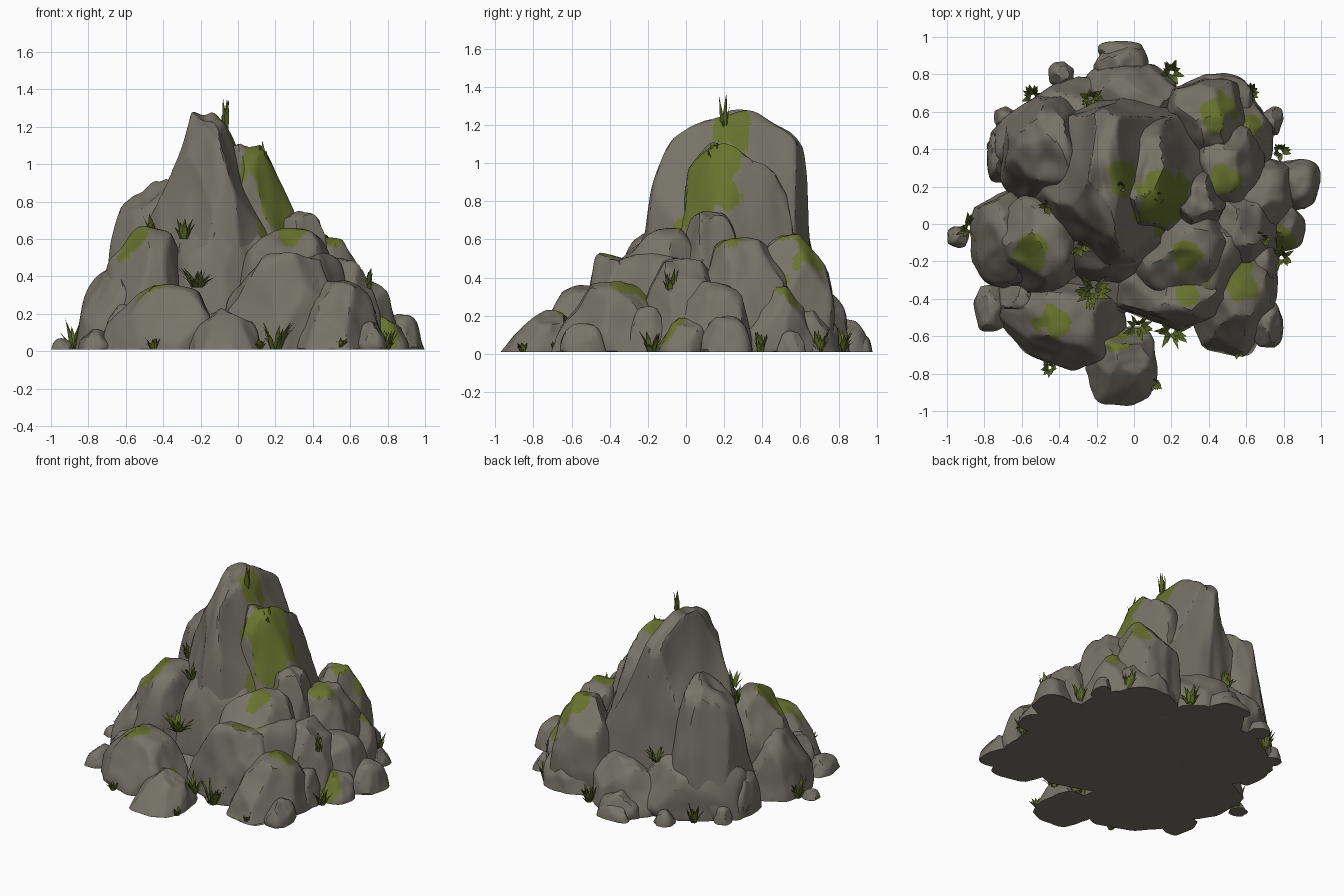
import bpy, bmesh, math, random
from mathutils import Vector, noise

FLOOR = 0.01


def material(name, rgb):
    m = bpy.data.materials.new(name)
    m.diffuse_color = (*rgb, 1)
    return m


STONE = material("grey stone", (0.182, 0.172, 0.138))
MOSS = material("olive moss", (0.138, 0.17, 0.028))
GRASS = material("green grass", (0.11, 0.145, 0.022))


def finish(name, bm, mats, angle=None):
    me = bpy.data.meshes.new(name)
    bm.to_mesh(me)
    bm.free()
    for m in mats:
        me.materials.append(m)
    ob = bpy.data.objects.new(name, me)
    bpy.context.collection.objects.link(ob)
    if angle:
        me.shade_smooth()
        me.set_sharp_from_angle(angle=math.radians(angle))
    return ob


def rock(name, x, y, hx, hy, top, seed, detail=5, taper=(0.15, 0.15),
         lean=(0, 0), turn=0, moss=(), steep=0.4, cuts=20, mid=0.3):
    """Boxy ball chipped by random planes, tapered upward, flat underneath."""
    rng = random.Random(seed)
    planes = []
    for _ in range(cuts):
        n = Vector((rng.gauss(0, 1), rng.gauss(0, 1), rng.gauss(0, 0.9))).normalized()
        planes.append((n, rng.uniform(0.87, 1.02)))
    bm = bmesh.new()
    bmesh.ops.create_icosphere(bm, subdivisions=detail, radius=1)
    off = Vector((seed * 3.1, seed * 1.7, 0))
    for v in bm.verts:
        d = v.co.normalized()
        r = sum(abs(c) ** 3 for c in d) ** (-1 / 3)
        for n, dist in planes:
            k = d.dot(n)
            if k > 0.3:
                r = min(r, dist / k)
        v.co = d * r * (1 + 0.05 * noise.noise(d * 2.5 + off))
    # fit the chipped shape to its box, then taper, lean and flatten
    lo = [min(v.co[i] for v in bm.verts) for i in range(3)]
    hi = [max(v.co[i] for v in bm.verts) for i in range(3)]
    ca, sa = math.cos(turn), math.sin(turn)
    for v in bm.verts:
        p = [2 * (v.co[i] - lo[i]) / (hi[i] - lo[i]) - 1 for i in range(3)]
        z = max(top * (mid + (1 - mid) * p[2]), FLOOR)
        t = z / top
        px = p[0] * hx * (1 - taper[0] * t) + lean[0] * t
        py = p[1] * hy * (1 - taper[1] * t) + lean[1] * t
        v.co = (x + px * ca - py * sa, y + px * sa + py * ca, z)
    bm.normal_update()
    # moss grows on upward faces near each spot
    for f in bm.faces:
        c = f.calc_center_median()
        for mx, my, mr in moss:
            reach = mr * (1 + 0.7 * noise.noise(c * 9 + off))
            if f.normal.z > steep and math.hypot(c.x - mx, c.y - my) < reach:
                f.material_index = 1
    return finish(name, bm, [STONE, MOSS], 32)


# core of the mound
SPOTS = [(0.12, 0.06, 0.11), (0.2, 0.17, 0.1), (0.1, 0.17, 0.1), (-0.06, 0.24, 0.08)]
rock("base_rock", 0.0, 0.12, 0.7, 0.62, 0.3, 1, mid=0.15)
rock("peak_rock", -0.07, 0.21, 0.57, 0.47, 1.28, 2, detail=6, taper=(0.7, 0.1),
     lean=(-0.12, 0.03), steep=0.12, cuts=26, moss=SPOTS)
rock("right_slope", 0.1, 0.27, 0.46, 0.36, 1.11, 3, taper=(0.65, 0.15),
     lean=(-0.06, 0), moss=SPOTS, steep=0.15)
rock("front_shoulder", -0.09, -0.05, 0.31, 0.29, 0.9, 4, taper=(0.35, 0.25), lean=(0, 0.05))
rock("left_shoulder", -0.47, 0.4, 0.27, 0.3, 0.92, 5, taper=(0.22, 0.15), lean=(0.03, 0))

# large boulders round the mound
rock("left_boulder", -0.5, -0.1, 0.25, 0.28, 0.67, 6, taper=(0.05, 0.12),
     moss=[(-0.54, -0.16, 0.095)])
rock("left_low_boulder", -0.64, -0.07, 0.24, 0.28, 0.44, 20, taper=(0.25, 0.15), mid=0.15)
rock("front_left_boulder", -0.39, -0.51, 0.36, 0.25, 0.36, 7, turn=-0.35,
     taper=(0.3, 0.25), mid=0.15, moss=[(-0.42, -0.53, 0.09)])
rock("front_boulder", -0.07, -0.76, 0.21, 0.22, 0.23, 8, taper=(0.35, 0.55),
     lean=(0, 0.06), mid=0.1, moss=[(-0.1, -0.61, 0.07)])
rock("front_right_boulder", 0.22, -0.33, 0.34, 0.24, 0.53, 9, turn=-0.15,
     taper=(0.25, 0.15), lean=(0.04, 0), moss=[(0.29, -0.38, 0.08)])
rock("right_ridge", 0.38, -0.2, 0.2, 0.35, 0.54, 21, turn=-0.45,
     moss=[(0.28, -0.38, 0.08), (0.34, -0.26, 0.08)])
rock("right_step", 0.26, -0.1, 0.26, 0.32, 0.66, 10, turn=-0.35,
     taper=(0.1, 0.1), moss=[(0.28, -0.16, 0.08)])
rock("right_front_boulder", 0.53, -0.36, 0.25, 0.34, 0.38, 11, turn=-0.25,
     taper=(0.25, 0.2), mid=0.15, moss=[(0.58, -0.34, 0.08), (0.58, -0.23, 0.05)])
rock("right_block", 0.34, 0.12, 0.18, 0.2, 0.75, 12)
rock("right_boulder", 0.49, 0.3, 0.22, 0.26, 0.61, 13, moss=[(0.48, 0.25, 0.09)])
rock("right_low_boulder", 0.54, 0.0, 0.24, 0.26, 0.5, 14)
rock("back_right_boulder", 0.4, 0.55, 0.25, 0.23, 0.63, 15, taper=(0.2, 0.02),
     moss=[(0.46, 0.6, 0.1)])
rock("right_outer_boulder", 0.67, 0.14, 0.2, 0.22, 0.38, 16, mid=0.15)
rock("back_boulder", -0.02, 0.65, 0.28, 0.21, 0.34, 17, taper=(0.1, 0.1), mid=0.15)
rock("back_left_boulder", -0.44, 0.49, 0.38, 0.23, 0.44, 18, turn=0.65, mid=0.2)
rock("back_low_boulder", 0.43, 0.6, 0.22, 0.21, 0.32, 22, mid=0.15)
rock("right_back_low_boulder", 0.56, 0.47, 0.19, 0.22, 0.36, 19, mid=0.15,
     moss=[(0.62, 0.52, 0.07)])

# loose stones at the foot: x, y, half sizes, height
STONES = [(-0.07, 0.84, 0.15, 0.13, 0.18), (-0.39, 0.8, 0.07, 0.07, 0.1),
          (-0.69, 0.57, 0.06, 0.06, 0.12), (0.74, 0.55, 0.06, 0.08, 0.12),
          (0.71, -0.54, 0.09, 0.13, 0.16), (-0.76, -0.45, 0.1, 0.13, 0.12),
          (-0.94, -0.07, 0.06, 0.06, 0.07), (0.87, 0.21, 0.13, 0.14, 0.2),
          (0.78, -0.01, 0.14, 0.14, 0.19), (0.68, -0.2, 0.1, 0.15, 0.25),
          (-0.72, 0.36, 0.07, 0.14, 0.3), (-0.07, 0.92, 0.13, 0.06, 0.1),
          (-0.6, -0.4, 0.13, 0.12, 0.25)]
for i, (x, y, hx, hy, top) in enumerate(STONES):
    rock(f"loose_stone_{i + 1}", x, y, hx, hy, top, 30 + i, detail=4, cuts=14,
         moss=[(0.8, -0.08, 0.08)], steep=0.3, mid=0.12, taper=(0.25, 0.25))


def tuft(name, x, y, z, height, spread, count, seed):
    """Bundle of bent, pointed blades fanning out from one spot."""
    rng = random.Random(seed)
    bm = bmesh.new()
    for _ in range(count):
        a = rng.uniform(0, math.tau)
        out = Vector((math.cos(a), math.sin(a), 0))
        side = Vector((-out.y, out.x, 0)) * rng.uniform(0.009, 0.015)
        h = height * rng.uniform(0.35, 1)
        s = spread * rng.uniform(0.4, 1)
        root = Vector((x, y, z)) + out * s * 0.3
        mid = root + out * s * 0.35 + Vector((0, 0, h * 0.6))
        tip = root + out * s * 0.8 + Vector((0, 0, h))
        v = [bm.verts.new(p) for p in
             (root - side, root + side, mid + side, mid - side, tip)]
        bm.faces.new((v[0], v[1], v[2], v[3]))
        bm.faces.new((v[3], v[2], v[4]))
    finish(name, bm, [GRASS])


# grass tufts: x, y, root z, height, spread, blades
TUFTS = [(-0.07, 0.2, 1.14, 0.22, 0.03, 8), (0.14, 0.14, 0.97, 0.16, 0.03, 8),
         (0.2, -0.57, 0.01, 0.16, 0.1, 36), (-0.88, -0.02, 0.01, 0.18, 0.08, 20),
         (-0.22, -0.36, 0.34, 0.11, 0.1, 34), (0.2, 0.81, 0.01, 0.13, 0.07, 28),
         (0.62, 0.7, 0.01, 0.13, 0.06, 22), (0.78, 0.39, 0.01, 0.11, 0.06, 22),
         (0.79, -0.18, 0.01, 0.11, 0.07, 28), (-0.54, 0.68, 0.01, 0.14, 0.07, 22),
         (-0.45, -0.77, 0.01, 0.07, 0.05, 14), (0.11, -0.85, 0.01, 0.06, 0.05, 18),
         (0.02, -0.55, 0.01, 0.16, 0.08, 22), (-0.29, -0.12, 0.6, 0.12, 0.06, 14),
         (-0.23, 0.67, 0.36, 0.1, 0.07, 18), (-0.75, 0.44, 0.01, 0.12, 0.05, 14),
         (0.69, -0.08, 0.32, 0.13, 0.05, 12), (0.55, -0.68, 0.01, 0.07, 0.05, 14),
         (-0.46, 0.1, 0.62, 0.14, 0.05, 10)]
for i, t in enumerate(TUFTS):
    tuft(f"grass_tuft_{i + 1}", *t, seed=80 + i)
